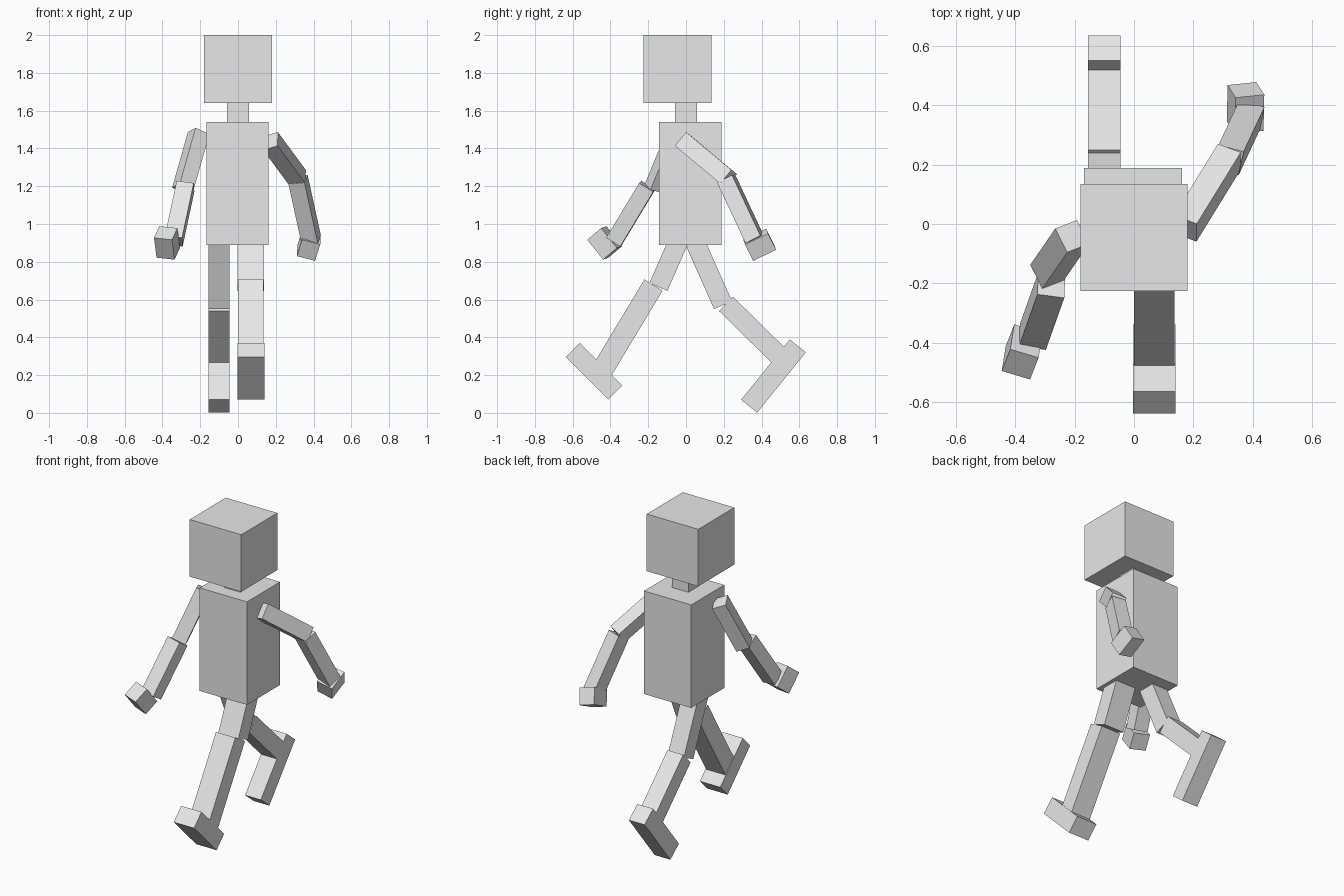
import bpy
from mathutils import Vector, Matrix

cube = bpy.data.objects.get("Cube")
if cube:
    bpy.data.objects.remove(cube, do_unlink=True)

GREY = (0.8, 0.8, 0.8, 1.0)
grey = bpy.data.materials.new("plain grey")
grey.use_nodes = True
grey.diffuse_color = GREY
grey.node_tree.nodes["Principled BSDF"].inputs["Base Color"].default_value = GREY


def limb(name, start, end, side, width, depth):
    """Box running from start to end, its width turned towards the side direction."""
    start, end = Vector(start), Vector(end)
    along = (end - start).normalized()
    across = Vector(side)
    across = (across - along * across.dot(along)).normalized()
    through = along.cross(across)
    bpy.ops.mesh.primitive_cube_add(size=1)
    obj = bpy.context.object
    obj.name = obj.data.name = name
    turn = Matrix((across, through, along)).transposed().to_4x4()
    size = Matrix.Diagonal((width, depth, (end - start).length, 1))
    obj.data.transform(turn @ size)
    obj.location = (start + end) / 2
    obj.data.materials.append(grey)
    return obj


def block(name, centre, along, length, side, width, depth):
    """Box placed by its centre and long direction."""
    half = Vector(along).normalized() * length / 2
    return limb(name, Vector(centre) - half, Vector(centre) + half, side, width, depth)


X = (1, 0, 0)

# Head, neck and body
limb("head", (0, -0.045, 1.64), (0, -0.045, 2.0), X, 0.36, 0.36)
limb("neck", (0, 0, 1.5), (0, 0, 1.68), X, 0.115, 0.115)
limb("torso", (-0.003, 0.023, 0.89), (-0.003, 0.023, 1.54), X, 0.33, 0.33)

# Left leg, swung forward
lx = 0.068
limb("left_thigh", (lx, 0, 1.0), (lx, -0.146, 0.667), X, 0.14, 0.104)
limb("left_shin", (lx, -0.172, 0.677), (lx, -0.453, 0.21), X, 0.135, 0.113)
block("left_foot", (lx, -0.487, 0.22), (0, 1, -1), 0.318, X, 0.142, 0.105)

# Right leg, swung back
rx = -0.1
limb("right_thigh", (rx, 0.005, 1.0), (rx, 0.196, 0.571), X, 0.11, 0.104)
limb("right_shin", (rx, 0.212, 0.577), (rx, 0.524, 0.27), X, 0.11, 0.106)
block("right_foot", (rx, 0.463, 0.195), (0, -0.63, -0.78), 0.41, X, 0.11, 0.109)

# Left arm, swung back
limb("left_upper_arm", (0.172, -0.015, 1.439), (0.32, 0.225, 1.239),
     (0.91, -0.33, 0.26), 0.085, 0.094)
limb("left_forearm", (0.318, 0.215, 1.235), (0.388, 0.365, 0.915),
     (0.94, -0.25, 0.1), 0.088, 0.09)
block("left_hand", (0.375, 0.39, 0.89), (-0.27, 0.42, -0.86), 0.1,
      (0.96, 0.1, -0.25), 0.1, 0.135)

# Right arm, swung forward
limb("right_upper_arm", (-0.208, -0.041, 1.482), (-0.292, -0.163, 1.187),
     (0.85, 0.33, -0.38), 0.085, 0.092)
limb("right_forearm", (-0.278, -0.205, 1.2), (-0.34, -0.38, 0.91),
     (0.95, -0.1, -0.1), 0.092, 0.088)
block("right_hand", (-0.376, -0.43, 0.9), (0.1, 0.62, -0.78), 0.135,
      (0.95, -0.29, -0.1), 0.1, 0.1)
